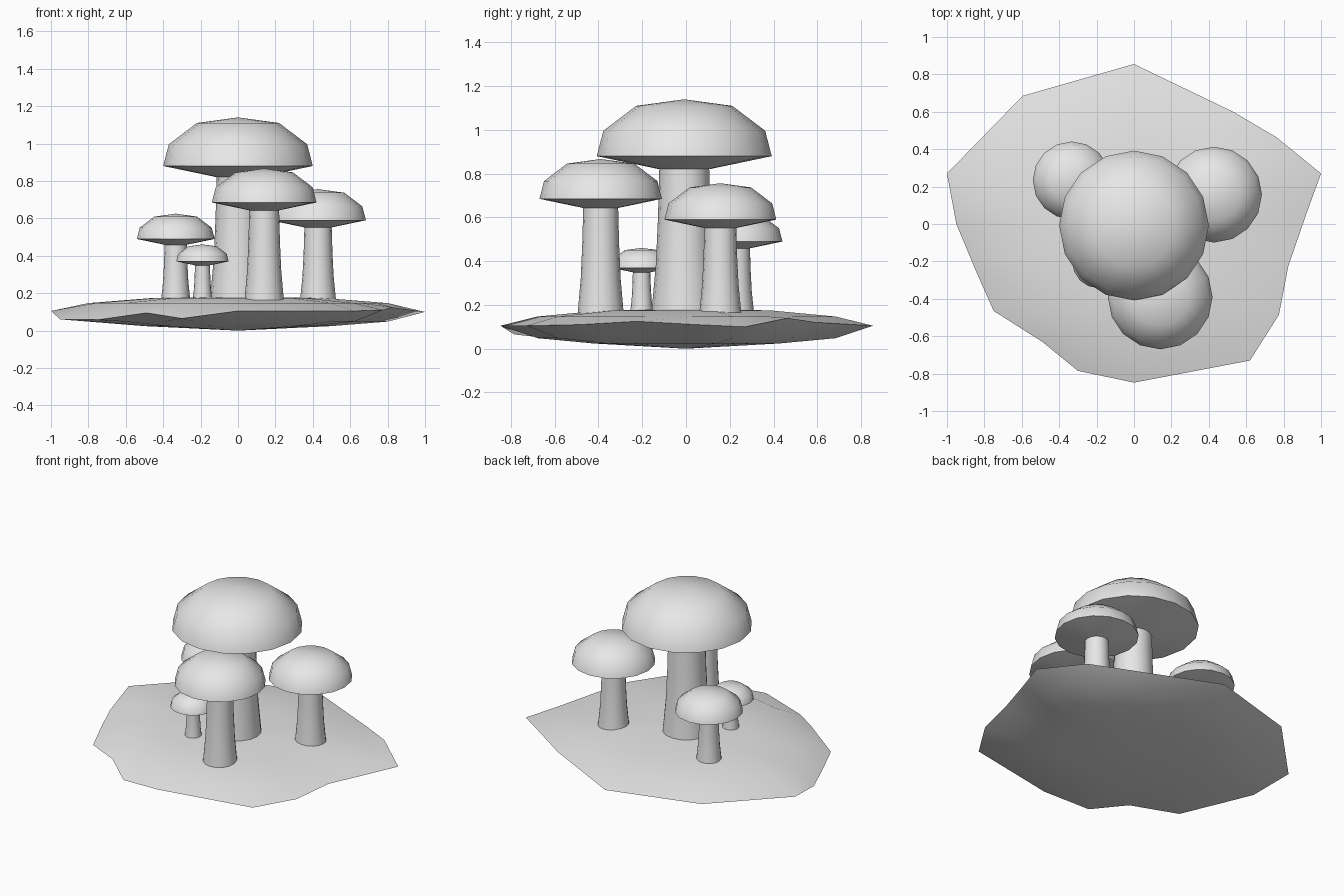
import bpy, bmesh, math

if "Cube" in bpy.data.objects:
    bpy.data.objects.remove(bpy.data.objects["Cube"])

grey = bpy.data.materials.new("light_grey")
grey.diffuse_color = (0.8, 0.8, 0.8, 1)
grey.use_nodes = True
grey.node_tree.nodes["Principled BSDF"].inputs["Base Color"].default_value = grey.diffuse_color


def finish(bm, name, angle):
    """Turn a bmesh into a smooth-shaded object with sharp hard edges."""
    bmesh.ops.recalc_face_normals(bm, faces=bm.faces)
    mesh = bpy.data.meshes.new(name)
    bm.to_mesh(mesh)
    bm.free()
    mesh.materials.append(grey)
    ob = bpy.data.objects.new(name, mesh)
    bpy.context.collection.objects.link(ob)
    bpy.ops.object.select_all(action='DESELECT')
    ob.select_set(True)
    bpy.context.view_layer.objects.active = ob
    bpy.ops.object.shade_smooth_by_angle(angle=math.radians(angle))
    return ob


def skin(name, bottom, rings, top, angle):
    """Join rings of points from a bottom point up to a top point."""
    bm = bmesh.new()
    loops = [[bm.verts.new(p) for p in ring] for ring in rings]
    n = len(loops[0])
    low, high = bm.verts.new(bottom), bm.verts.new(top)
    for i in range(n):
        j = (i + 1) % n
        bm.faces.new((low, loops[0][j], loops[0][i]))
        bm.faces.new((high, loops[-1][i], loops[-1][j]))
        for a, b in zip(loops, loops[1:]):
            bm.faces.new((a[i], a[j], b[j], b[i]))
    return finish(bm, name, angle)


def lathe(name, x, y, profile, sides):
    """Turn (radius, z) points around a vertical axis, closed at both ends."""
    turn = [2 * math.pi * i / sides for i in range(sides)]
    rings = [[(x + r * math.cos(a), y + r * math.sin(a), z) for a in turn]
             for r, z in profile[1:-1]]
    skin(name, (x, y, profile[0][1]), rings, (x, y, profile[-1][1]), 50)


def mushroom(name, x, y, r, rim):
    # Domed cap with a shallow conical underside
    cap = [(0, -.17), (.28, -.15), (1, 0), (.925, .29), (.55, .575), (0, .65)]
    lathe(name + "_cap", x, y, [(r * a, rim + r * b) for a, b in cap], 16)
    # Stem flaring out towards the ground
    z0, z1 = 0.163, rim - 0.13 * r
    h = z1 - z0
    stem = [(0, z0), (.375 * r, z0), (.325 * r, z0 + .33 * h),
            (.3 * r, z0 + .66 * h), (.285 * r, z1), (0, z1)]
    lathe(name + "_stem", x, y, stem, 16)


# Flat irregular ground slab: rim points, then rings shrunk towards the middle
rim = [(0, .855, .105), (-.595, .685, .105), (-1, .27, .105), (-.95, 0, .06),
       (-.85, -.24, .06), (-.75, -.465, .058), (-.49, -.63, .095),
       (-.3, -.785, .065), (0, -.848, .105), (.62, -.73, .105),
       (.775, -.485, .11), (.825, -.225, .125), (.92, .05, .11),
       (1, .27, .1), (.76, .465, .14), (.53, .6, .12)]


def shrunk(k, z):
    return [(x * k, y * k, z) for x, y, _ in rim]


skin("ground", (0, 0, 0),
     [shrunk(.5, .024), shrunk(.8, .048), rim, shrunk(.8, .147), shrunk(.45, .175)],
     (0, 0, .182), 35)

# Mushrooms: name, centre, cap radius, rim height
mushroom("large_mushroom", 0, -.008, .4, .88)
mushroom("front_mushroom", .14, -.39, .28, .685)
mushroom("right_mushroom", .428, .157, .256, .59)
mushroom("left_mushroom", -.333, .233, .208, .49)
mushroom("small_mushroom", -.19, -.203, .14, .37)
